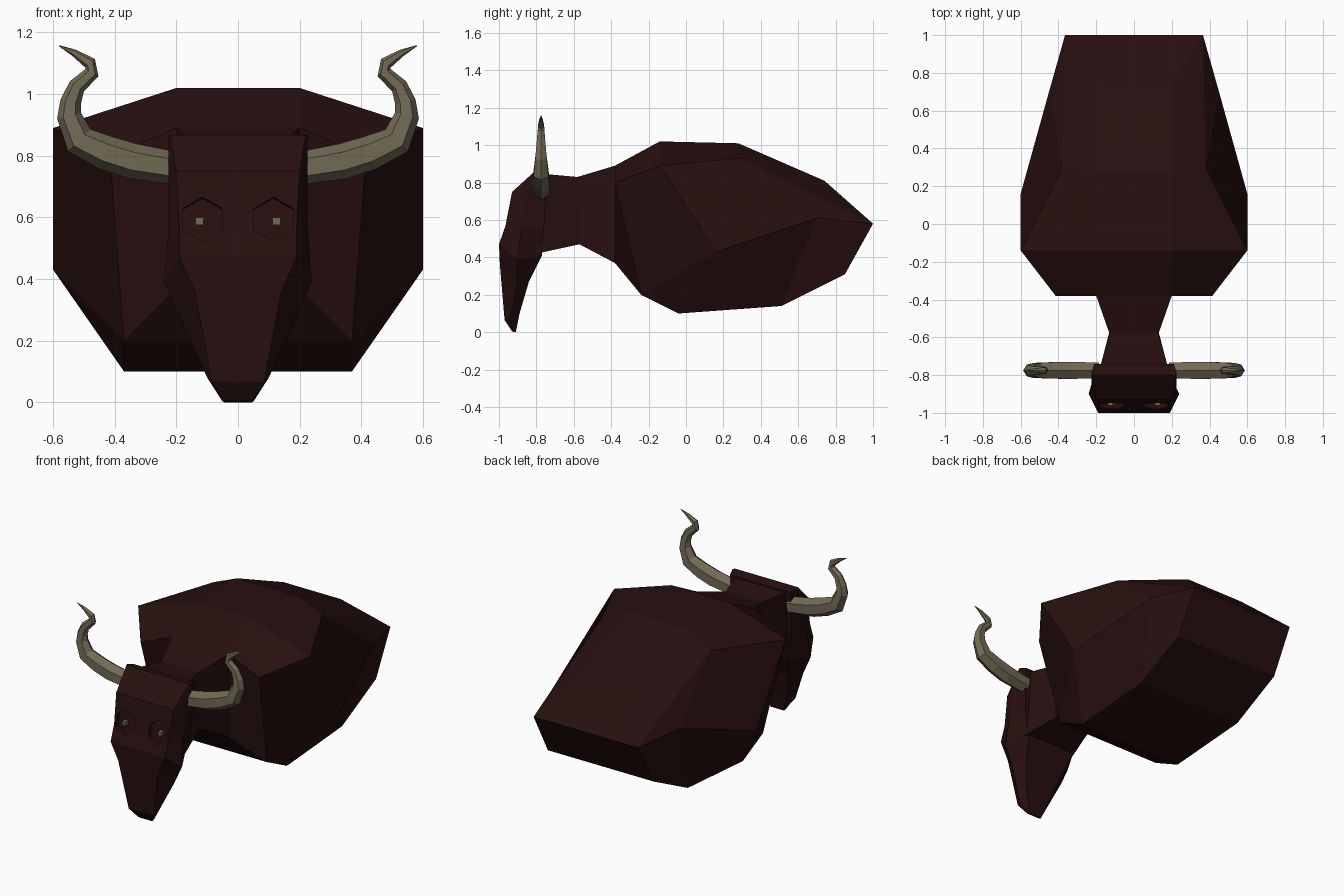
import bpy, bmesh, math
from mathutils import Vector

cube = bpy.data.objects.get("Cube")
if cube:
    bpy.data.objects.remove(cube, do_unlink=True)


def material(name, rgb):
    m = bpy.data.materials.new(name)
    m.use_nodes = True
    m.diffuse_color = (*rgb, 1)
    bsdf = m.node_tree.nodes["Principled BSDF"]
    bsdf.inputs["Base Color"].default_value = (*rgb, 1)
    bsdf.inputs["Roughness"].default_value = 0.9
    return m


hide = material("dark brown hide", (0.021, 0.0048, 0.005))
bone = material("bone", (0.165, 0.142, 0.088))


def loft(name, rings, mat):
    """Skin closed rings; repeated points collapse into triangles."""
    bm, cache = bmesh.new(), {}

    def vert(p):
        key = tuple(round(c, 4) for c in p)
        if key not in cache:
            cache[key] = bm.verts.new(key)
        return cache[key]

    def face(points):
        vs = list(dict.fromkeys(vert(p) for p in points))
        if len(vs) > 2 and not bm.faces.get(vs):
            bm.faces.new(vs)

    for a, b in zip(rings, rings[1:]):
        n = len(a)
        for i in range(n):
            j = (i + 1) % n
            face([a[i], b[i], b[j], a[j]])
    face(rings[0])
    face(rings[-1])
    bmesh.ops.recalc_face_normals(bm, faces=bm.faces)
    mesh = bpy.data.meshes.new(name)
    bm.to_mesh(mesh)
    bm.free()
    mesh.materials.append(mat)
    ob = bpy.data.objects.new(name, mesh)
    bpy.context.collection.objects.link(ob)
    return ob


def both(half):
    """Close a half ring with its mirror image."""
    return half + [(-x, y, z) for x, y, z in reversed(half)]


# Body and neck, from the head back to the rump
neck_top, neck_low = (.20, -.38, .89), (.20, -.38, .37)
brisket, tail = (.37, -.24, .20), (.365, 1.0, .58)
rump_top, rump_low = (.20, .74, .81), (.37, .85, .31)
body_rings = [
    [(.19, -.80, .85)] * 2 + [(.19, -.80, .42)] * 2,
    [(.13, -.58, .83)] * 2 + [(.13, -.57, .47)] * 2,
    [neck_top] * 2 + [neck_low] * 2,
    [neck_top, (.415, -.38, .80), brisket, brisket],
    [(.20, -.14, 1.02), (.60, -.14, .89), (.60, .16, .43), (.37, -.04, .10)],
    [(.20, .28, 1.01), (.38, .30, .93), (.45, .70, .61), (.37, .51, .14)],
    [rump_top, tail, tail, rump_low],
    [tail, tail, tail, rump_low],
]
loft("body", [both(r) for r in body_rings], hide)

# Head, from the crown down to the muzzle: front, cheek, back
head_rings = [
    [(.22, -.80, .868), (.225, -.785, .868), (.21, -.74, .855)],
    [(.20, -.93, .75), (.225, -.85, .75), (.21, -.75, .70)],
    [(.19, -.965, .57), (.225, -.88, .57), (.20, -.76, .55)],
    [(.19, -1.0, .47), (.24, -.90, .39), (.17, -.77, .41)],
    [(.14, -.995, .36), (.19, -.90, .28), (.13, -.84, .27)],
    [(.085, -.97, .065), (.10, -.94, .08), (.08, -.89, .10)],
    [(.045, -.93, .005), (.05, -.92, .002), (.045, -.91, .0)],
]
head = loft("head", [both(r) for r in head_rings], hide)

# Hexagonal eye sockets with small bone-coloured eyes
for side, s in (("left", 1), ("right", -1)):
    bpy.ops.mesh.primitive_cylinder_add(
        vertices=6, radius=.073, depth=.12, location=(s * .115, -.91, .60),
        rotation=(math.radians(90), math.radians(30), 0))
    cutter = bpy.context.object
    cutter.name = side + "_socket_cutter"
    cutter.data.materials.append(hide)
    cutter.location.y = -.995
    cutter.rotation_euler = (math.radians(80), 0, 0)
    cutter.hide_render = True
    cutter.hide_set(True)
    cut = head.modifiers.new(side + " socket", "BOOLEAN")
    cut.operation, cut.solver, cut.object = "DIFFERENCE", "EXACT", cutter
    bpy.ops.mesh.primitive_cube_add(size=1, location=(s * .125, -.945, .587))
    eye = bpy.context.object
    eye.name = side + "_eye"
    eye.scale = (.025, .03, .025)
    eye.data.materials.append(bone)

# Horns: centre line (x, z) with radius
horn_path = [(.19, .757, .053), (.34, .782, .058), (.43, .81, .056),
             (.515, .85, .051), (.548, .93, .040), (.543, .975, .034),
             (.523, 1.025, .028), (.474, 1.07, .024), (.480, 1.10, .021),
             (.53, 1.133, .012), (.58, 1.157, .002)]


def horn_rings(s):
    rings = []
    for i, (x, z, r) in enumerate(horn_path):
        a = horn_path[max(i - 1, 0)]
        b = horn_path[min(i + 1, len(horn_path) - 1)]
        along = Vector((b[0] - a[0], 0, b[1] - a[1])).normalized()
        across = Vector((-along.z, 0, along.x))
        ring = []
        for k in range(6):
            t = math.tau * k / 6 + math.pi / 2
            p = Vector((x, -.775, z)) + across * r * math.sin(t)
            ring.append((s * p.x, p.y + .9 * r * math.cos(t), p.z))
        rings.append(ring)
    return rings


for side, s in (("left", 1), ("right", -1)):
    loft(side + "_horn", horn_rings(s), bone)
